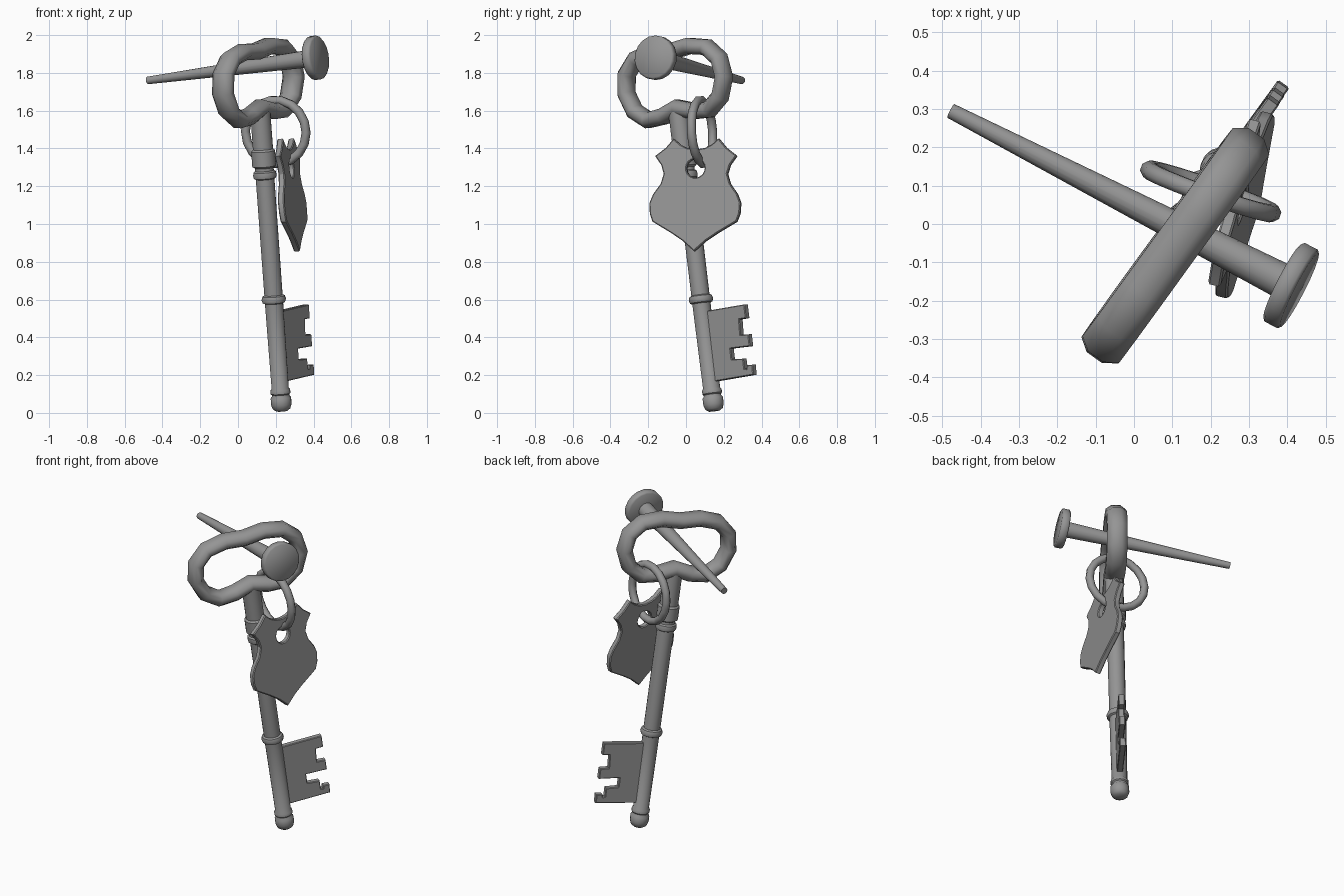
import bpy, bmesh, math
from mathutils import Vector, Matrix

cube = bpy.data.objects.get("Cube")
if cube:
    bpy.data.objects.remove(cube, do_unlink=True)

metal = bpy.data.materials.new("grey_metal")
metal.use_nodes = True
GREY = (0.3, 0.3, 0.3, 1)
metal.diffuse_color = GREY
metal.node_tree.nodes["Principled BSDF"].inputs["Base Color"].default_value = GREY


def frame(origin, right, up):
    """Local x = right, y = up, z = plane normal."""
    y = Vector(up).normalized()
    x = Vector(right)
    x = (x - y * x.dot(y)).normalized()
    m = Matrix((x, y, x.cross(y))).transposed().to_4x4()
    m.translation = Vector(origin)
    return m


def finish(name, mesh, matrix, angle=40):
    mesh.materials.clear()
    mesh.materials.append(metal)
    obj = bpy.data.objects.new(name, mesh)
    bpy.context.collection.objects.link(obj)
    obj.matrix_world = matrix
    bpy.ops.object.select_all(action='DESELECT')
    obj.select_set(True)
    bpy.context.view_layer.objects.active = obj
    bpy.ops.object.shade_smooth_by_angle(angle=math.radians(angle))
    return obj


def grid_mesh(name, rings, closed):
    """Skin a list of equal point rings."""
    bm = bmesh.new()
    rows = [[bm.verts.new(p) for p in ring] for ring in rings]
    n = len(rows[0])
    pairs = list(zip(rows, rows[1:])) + ([(rows[-1], rows[0])] if closed else [])
    for a, b in pairs:
        for i in range(n):
            j = (i + 1) % n
            bm.faces.new((a[i], a[j], b[j], b[i]))
    if not closed:
        bm.faces.new(rows[0])
        bm.faces.new(rows[-1])
    bmesh.ops.recalc_face_normals(bm, faces=bm.faces)
    mesh = bpy.data.meshes.new(name)
    bm.to_mesh(mesh)
    bm.free()
    return mesh


def lathe(name, profile, matrix, sides, angle=40):
    """Turn (radius, height) pairs around local y."""
    turn = [math.tau * i / sides for i in range(sides)]
    rings = [[(r * math.cos(a), h, r * math.sin(a)) for a in turn] for r, h in profile]
    return finish(name, grid_mesh(name, rings, False), matrix, angle)


def loop(name, path, flat, deep, sides, matrix):
    """Sweep an oval section along a closed path in the local xy plane."""
    pts = [Vector((x, y, 0)) for x, y in path]
    rings = []
    for i, p in enumerate(pts):
        t = (pts[(i + 1) % len(pts)] - pts[i - 1]).normalized()
        out = Vector((t.y, -t.x, 0))
        angles = [math.tau * (k + 0.5) / sides for k in range(sides)]
        rings.append([p + out * flat * math.cos(a) + Vector((0, 0, deep * math.sin(a)))
                      for a in angles])
    return finish(name, grid_mesh(name, rings, True), matrix, 60)


def plate(name, outlines, thick, bevel, matrix):
    """Flat plate from closed outlines; inner outlines become holes."""
    curve = bpy.data.curves.new(name, 'CURVE')
    curve.dimensions = '2D'
    curve.fill_mode = 'BOTH'
    curve.extrude = thick / 2 - bevel
    curve.bevel_depth = bevel
    curve.bevel_resolution = 0
    for line in outlines:
        s = curve.splines.new('POLY')
        s.points.add(len(line) - 1)
        for pt, (x, y) in zip(s.points, line):
            pt.co = (x, y, 0, 1)
        s.use_cyclic_u = True
    temp = bpy.data.objects.new(name + "_outline", curve)
    bpy.context.collection.objects.link(temp)
    deps = bpy.context.evaluated_depsgraph_get()
    mesh = bpy.data.meshes.new_from_object(temp.evaluated_get(deps))
    bpy.data.objects.remove(temp, do_unlink=True)
    return finish(name, mesh, matrix, 30)


def mirrored(half):
    """Right half from top centre to bottom centre, plus its mirror image."""
    return half + [(-x, y) for x, y in reversed(half[1:-1])]


# Key: shaft, bow and bit share one leaning frame
key_up = Vector((-0.072, -0.12, 1)).normalized()
key_side = (0.58, 0.80, 0.137)
foot = Vector((0.232, 0.15, 0.01))
key = frame(foot, key_side, key_up)

lathe("key_shaft", [
    (0.03, 0), (0.047, 0.012), (0.055, 0.035), (0.055, 0.07), (0.047, 0.08),
    (0.047, 0.088), (0.053, 0.094), (0.053, 0.112), (0.046, 0.122),
    (0.049, 0.575), (0.06, 0.58), (0.066, 0.597), (0.06, 0.614), (0.049, 0.62),
    (0.05, 1.24), (0.06, 1.246), (0.063, 1.262), (0.06, 1.278), (0.05, 1.285),
    (0.05, 1.3), (0.064, 1.31), (0.064, 1.39), (0.054, 1.4), (0.054, 1.61)], key, 16)

bow_half = [(0, 0.165), (0.12, 0.178), (0.235, 0.155), (0.305, 0.085), (0.322, -0.015),
            (0.282, -0.115), (0.2, -0.175), (0.1, -0.168), (0, -0.135)]
loop("key_bow", mirrored(bow_half), 0.046, 0.064, 8,
     frame(foot + key_up * 1.757, key_side, key_up))

plate("key_bit", [[
    (0, 0.526), (0.285, 0.526), (0.285, 0.46), (0.24, 0.46), (0.235, 0.37), (0.288, 0.366),
    (0.288, 0.31), (0.16, 0.315), (0.16, 0.25), (0.235, 0.243), (0.235, 0.19),
    (0.255, 0.185), (0.26, 0.205), (0.29, 0.203), (0.288, 0.157), (0, 0.157)]],
    0.036, 0.004, key)

# Nail lying through the bow
tip, head = Vector((-0.478, 0.295, 1.76)), Vector((0.432, -0.172, 1.883))
nail = frame(tip, (0, 0, 1), head - tip)
length = (head - tip).length
lathe("nail_shank", [(0.02, 0), (0.047, length - 0.04)], nail, 16)
lathe("nail_head", [(0.108, length - 0.05), (0.117, length - 0.042),
                    (0.117, length - 0.008), (0.108, length)], nail, 18, 50)

# Split ring linking the key and the tag
circle = [(math.cos(math.tau * i / 18), math.sin(math.tau * i / 18)) for i in range(18)]
loop("link_ring", [(0.17 * x, 0.17 * y) for x, y in circle], 0.024, 0.024, 8,
     frame((0.2, 0.085, 1.487), (0.94, -0.33, 0), (0, -0.07, 1)))

# Shield-shaped tag with a hole for the ring
shield_half = [(0, 0.29), (0.05, 0.298), (0.09, 0.318), (0.122, 0.346), (0.162, 0.3),
               (0.215, 0.26), (0.183, 0.215), (0.168, 0.165), (0.185, 0.11), (0.225, 0.055),
               (0.243, 0.01), (0.24, -0.045), (0.225, -0.085), (0.12, -0.147),
               (0.06, -0.187), (0, -0.24)]
hole = [(0.055 * x, 0.055 * y + 0.195) for x, y in circle]
plate("shield_tag", [mirrored(shield_half), hole], 0.034, 0.005,
      frame((0.288, 0.05, 1.1), (0.24, 0.97, 0.005), (-0.1, 0.02, 1)))
